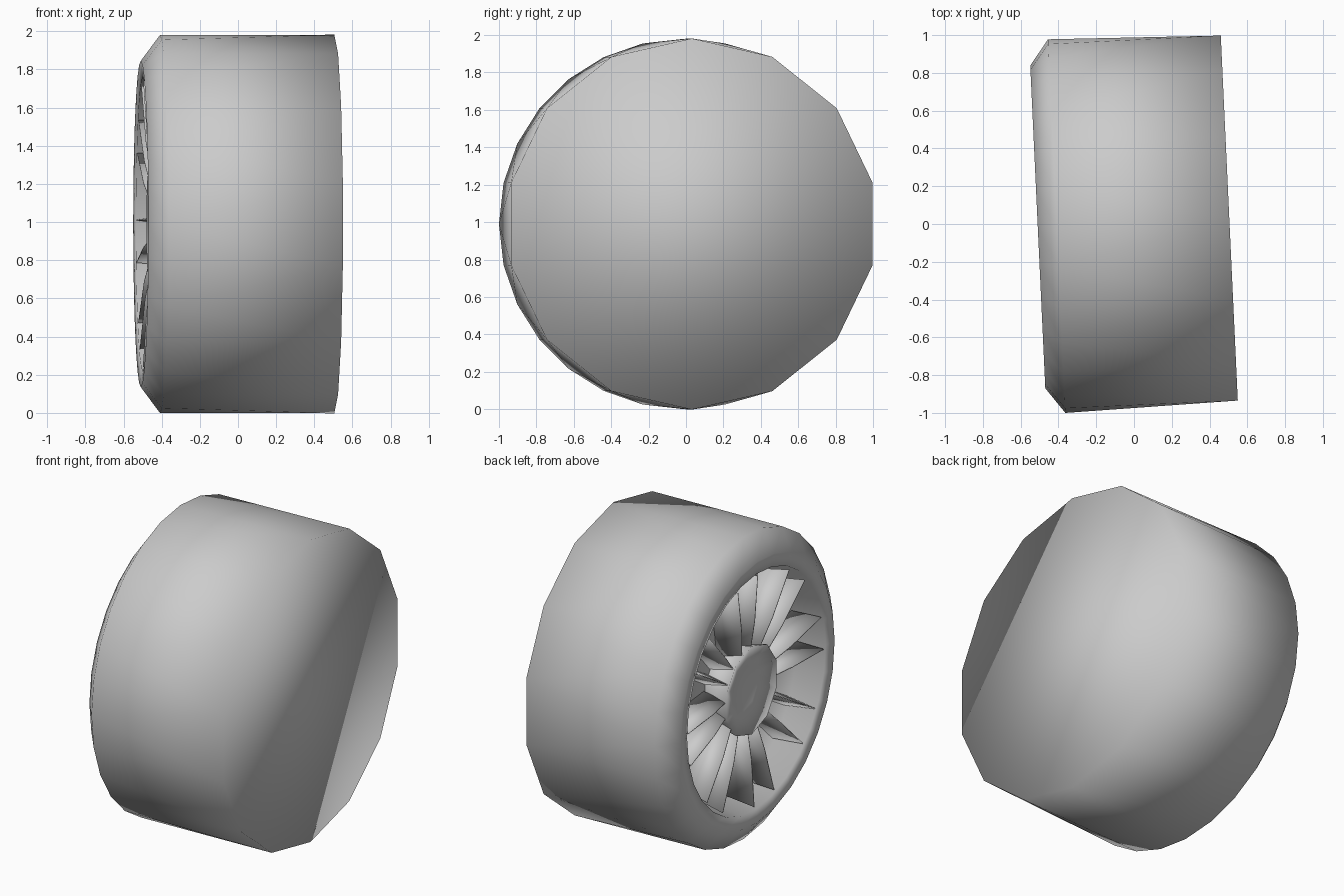
import bpy, bmesh, math
from mathutils import Matrix, Vector

if "Cube" in bpy.data.objects:
    bpy.data.objects.remove(bpy.data.objects["Cube"])

grey = bpy.data.materials.new("plain_grey")
grey.diffuse_color = (0.6, 0.6, 0.6, 1)
grey.use_nodes = True
grey.node_tree.nodes["Principled BSDF"].inputs["Base Color"].default_value = grey.diffuse_color

# The axle runs along x, slightly turned about z
PLACE = Matrix.Translation((0.002, 0.008, 0.99)) @ Matrix.Rotation(math.radians(2.67), 4, 'Z')


def ring(bm, x, r, n, start=0.0):
    """Circle of n vertices around the axle, the first one on top."""
    return [bm.verts.new((x, r * math.sin(start + 2 * math.pi * i / n),
                          r * math.cos(start + 2 * math.pi * i / n))) for i in range(n)]


def bridge(bm, a, b):
    n = len(a)
    for i in range(n):
        j = (i + 1) % n
        bm.faces.new((a[i], a[j], b[j], b[i]))


def finish(bm, name, smooth=True):
    bmesh.ops.recalc_face_normals(bm, faces=bm.faces)
    bm.transform(PLACE)
    for f in bm.faces:
        f.smooth = smooth
    me = bpy.data.meshes.new(name)
    bm.to_mesh(me)
    bm.free()
    me.materials.append(grey)
    ob = bpy.data.objects.new(name, me)
    bpy.context.collection.objects.link(ob)
    return ob


# Tyre: 14-sided closed back, 28-sided front with chamfer and inner lip
bm = bmesh.new()
back = ring(bm, 0.503, 0.992, 14)
bm.faces.new(back)
front = ring(bm, -0.412, 0.99, 28)
for i in range(14):
    j = (i + 1) % 14
    l0, l1, l2 = front[2 * i], front[2 * i + 1], front[(2 * i + 2) % 28]
    bm.faces.new((back[i], l0, l1))
    bm.faces.new((back[i], l1, back[j]))
    bm.faces.new((back[j], l1, l2))
prev = front
# lip, then the barrel and the recessed dish behind the spokes
for x, r in ((-0.512, 0.855), (-0.502, 0.77), (-0.32, 0.74), (-0.29, 0.25)):
    cur = ring(bm, x, r, 28)
    bridge(bm, prev, cur)
    prev = cur
bm.faces.new(prev)
finish(bm, "tyre_and_dish")

# Hub with a hollowed face
bm = bmesh.new()
prev = ring(bm, -0.29, 0.25, 10)
for x, r in ((-0.47, 0.29), (-0.42, 0.14)):
    cur = ring(bm, x, r, 10)
    bridge(bm, prev, cur)
    prev = cur
tip = bm.verts.new((-0.41, 0, 0))
for i in range(10):
    bm.faces.new((prev[i], prev[(i + 1) % 10], tip))
hub = finish(bm, "hub")

# Spokes: eight pairs of thin tapering blades
bm = bmesh.new()
for k in range(8):
    for side in (-1, 1):
        t = -math.radians(38 + 45 * k)
        a0, a1 = t + side * math.radians(11), t + side * math.radians(8.5)
        p0 = Vector((0, math.sin(a0), math.cos(a0))) * 0.25
        p1 = Vector((0, math.sin(a1), math.cos(a1))) * 0.75
        d = (p1 - p0).normalized()
        across = Vector((0, -d.z, d.y))
        # blade outline: distance along the blade and depth
        outline = ((0.0, -0.45), (0.40, -0.48), (1.0, -0.50), (0.92, -0.31), (0.0, -0.29))
        sides = []
        for s in (-1, 1):
            loop = []
            for u, x in outline:
                half = 0.003 if x < -0.4 else 0.03
                q = p0.lerp(p1, u) + across * half * s
                loop.append(bm.verts.new((x, q.y, q.z)))
            bm.faces.new(loop)
            sides.append(loop)
        bridge(bm, sides[0], sides[1])
spokes = finish(bm, "spokes")
